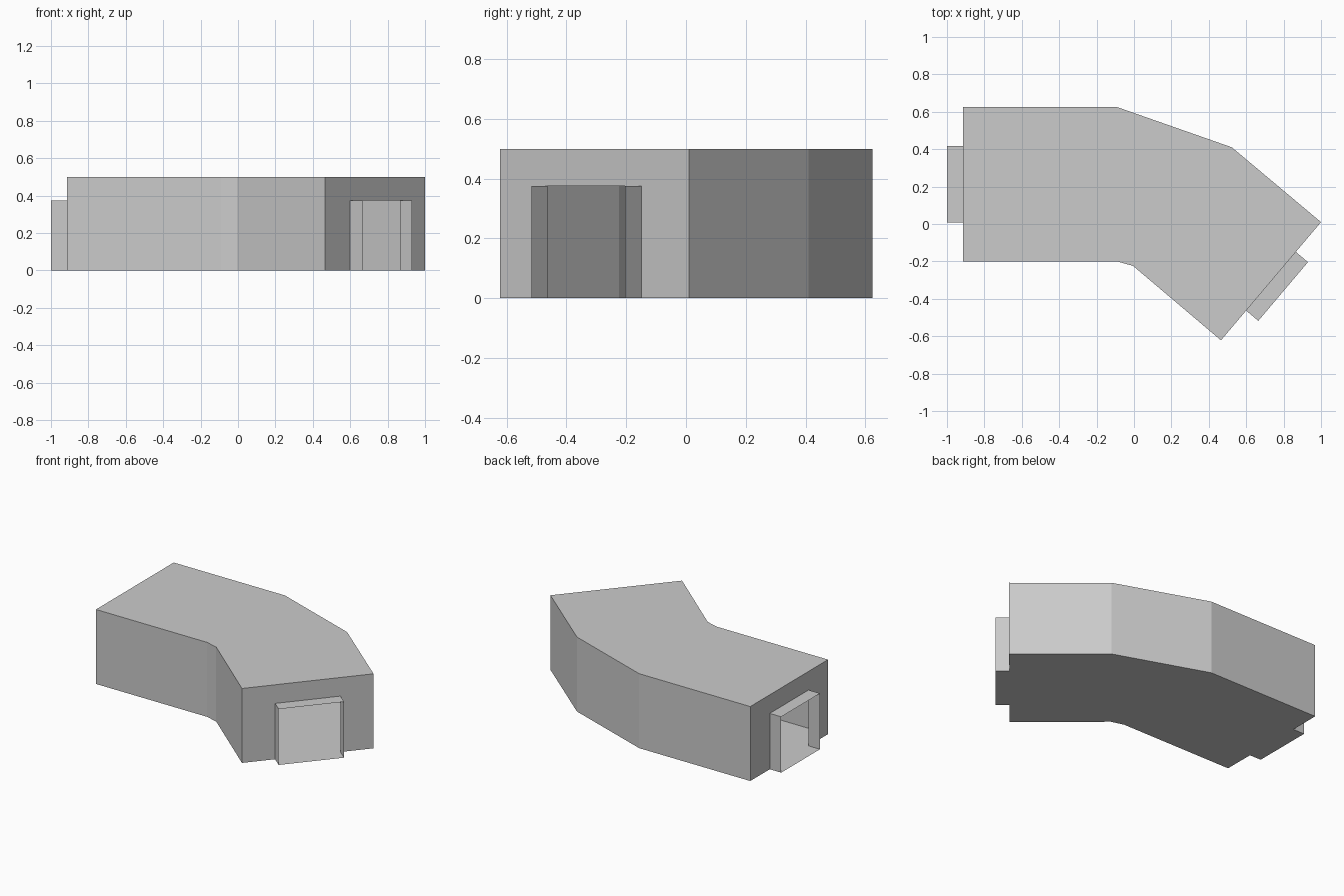
import bpy
from mathutils import Vector

if "Cube" in bpy.data.objects:
    bpy.data.objects.remove(bpy.data.objects["Cube"])

HEIGHT, DOOR_HEIGHT = 0.5, 0.375
DOOR_WIDTH, DOOR_DEPTH = 0.411, 0.085

# Counter-clockwise plan of the bent corridor
PLAN = [Vector(p) for p in (
    (-0.915, -0.2), (-0.09, -0.2), (-0.005, -0.224), (0.465, -0.622),
    (1.0, 0.01), (0.523, 0.41), (-0.09, 0.625), (-0.915, 0.625))]
ENDS = {"right": 3, "left": 7}  # plan edges that hold a doorway


def at(p, z):
    return (p.x, p.y, z)


def make_object(name, faces):
    """Join faces given as coordinate lists into one flat-shaded object."""
    verts, index, polys = [], {}, []
    for face in faces:
        poly = []
        for co in face:
            key = tuple(round(c, 5) for c in co)
            if key not in index:
                index[key] = len(verts)
                verts.append(key)
            poly.append(index[key])
        polys.append(poly)
    mesh = bpy.data.meshes.new(name)
    mesh.from_pydata(verts, [], polys)
    mesh.update()
    obj = bpy.data.objects.new(name, mesh)
    bpy.context.collection.objects.link(obj)
    return obj


def wall(a, b, height):
    return [at(a, 0), at(b, 0), at(b, height), at(a, height)]


# Hollow shell: roof, floor and side walls
shell = [[at(p, HEIGHT) for p in PLAN], [at(p, 0) for p in reversed(PLAN)]]
for i, a in enumerate(PLAN):
    if i not in ENDS.values():
        shell.append(wall(a, PLAN[(i + 1) % len(PLAN)], HEIGHT))
make_object("corridor_shell", shell)

# End walls with openings, and thin open door sleeves
for side, i in ENDS.items():
    a, b = PLAN[i], PLAN[(i + 1) % len(PLAN)]
    along = (b - a).normalized()
    out = Vector((along.y, -along.x)) * DOOR_DEPTH
    p = (a + b) / 2 - along * DOOR_WIDTH / 2
    q = (a + b) / 2 + along * DOOR_WIDTH / 2
    h = DOOR_HEIGHT
    make_object(side + "_end_wall", [[
        at(a, 0), at(p, 0), at(p, h), at(q, h),
        at(q, 0), at(b, 0), at(b, HEIGHT), at(a, HEIGHT)]])
    rim = [p, p + out, q + out, q]
    make_object(side + "_door_frame", [
        wall(p, p + out, h), wall(q + out, q, h),
        [at(c, h) for c in rim], [at(c, 0) for c in reversed(rim)]])
